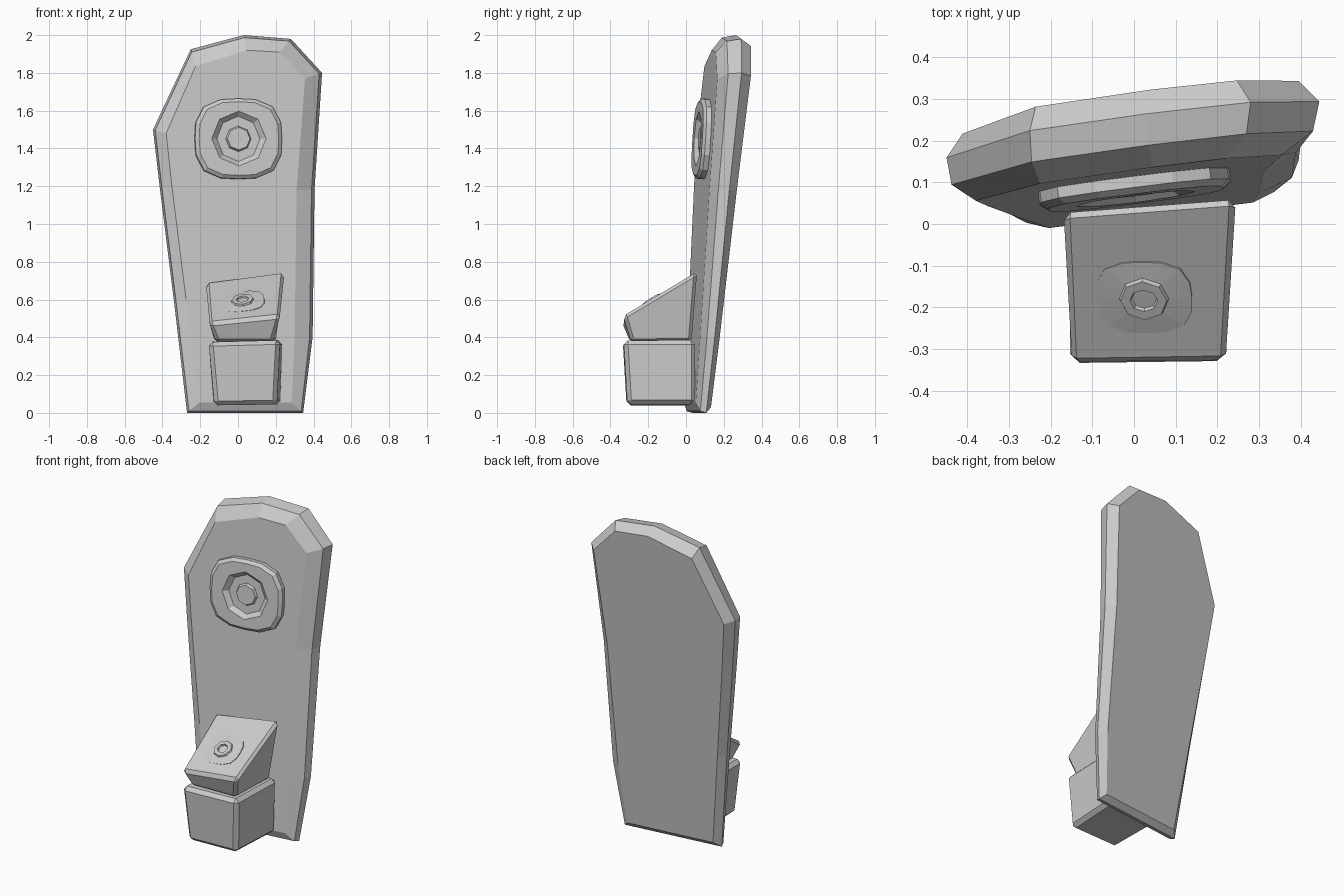
import bpy, bmesh, math
from mathutils import Vector, Matrix

if "Cube" in bpy.data.objects:
    bpy.data.objects.remove(bpy.data.objects["Cube"])


def loft(name, rings, bevel=0.0):
    """Skin a stack of equal-length point rings and cap both ends."""
    bm = bmesh.new()
    vr = [[bm.verts.new(p) for p in r] for r in rings]
    n = len(vr[0])
    for a, b in zip(vr, vr[1:]):
        for i in range(n):
            j = (i + 1) % n
            bm.faces.new((a[i], a[j], b[j], b[i]))
    bm.faces.new(vr[0][::-1])
    bm.faces.new(vr[-1])
    bmesh.ops.recalc_face_normals(bm, faces=bm.faces)
    me = bpy.data.meshes.new(name)
    bm.to_mesh(me)
    bm.free()
    ob = bpy.data.objects.new(name, me)
    bpy.context.collection.objects.link(ob)
    if bevel:
        m = ob.modifiers.new("chamfer", 'BEVEL')
        m.width = bevel
        m.segments = 1
        m.limit_method = 'NONE'
    return ob


# Leaning slab: front and back are two planes, joined by chamfered edges
def slab_point(x, z, t):
    front = 0.0125 + 0.125 * x + 0.0615 * z
    back = 0.093 + 0.115 * x + 0.115 * z
    return (x, front + (back - front) * t, z)


outer = [(-.27, 0), (-.34, .6), (-.415, 1.2), (-.45, 1.5), (-.25, 1.925), (.03, 2.0),
         (.28, 1.98), (.445, 1.8), (.405, 1.18), (.395, .4), (.345, 0)]
inner = [(-.205, .055), (-.275, .6), (-.35, 1.2), (-.38, 1.48), (-.225, 1.835), (.045, 1.92),
         (.22, 1.91), (.355, 1.77), (.31, 1.18), (.30, .4), (.285, .055)]


def mix(k):
    return [(a + (c - a) * k, b + (d - b) * k) for (a, b), (c, d) in zip(outer, inner)]


loft("slab", [[slab_point(x, z, t) for x, z in mix(k)]
              for k, t in ((1, 0), (.17, .27), (0, .67), (.55, 1))])


# Round plates: rounded-square rim stepping down to an octagonal well and button
def outline(rx, ry, rounded):
    pts = []
    for i in range(16):
        a = i * math.tau / 16
        c, s = math.cos(a), math.sin(a)
        if rounded:
            k = (abs(c) ** 3 + abs(s) ** 3) ** (-1 / 3)
        else:
            k = math.cos(math.pi / 8) if i % 2 else 1
        pts.append((rx * k * c, ry * k * s))
    return pts


def plate(name, centre, u, v, steps):
    u = u.normalized()
    n = u.cross(v).normalized()
    v = n.cross(u)
    loft(name, [[centre + u * a + v * b + n * d for a, b in outline(rx, ry, r)]
                for rx, ry, d, r in steps])


plate("slab_plate", Vector((0, .1, 1.45)), Vector((1, .125, 0)), Vector((0, .0615, 1)),
      [(.232, .213, -.03, True), (.232, .213, .025, True), (.212, .195, .04, True),
       (.145, .145, .04, False), (.115, .12, .015, False),
       (.068, .068, .015, False), (.06, .06, .03, False)])

# Lower box, slightly tapered toward the bottom
loft("lower_box",
     [[(-.125, -.315, .04), (.205, -.31, .045), (.225, .05, .045), (-.13, .03, .04)],
      [(-.155, -.335, .375), (.222, -.33, .385), (.235, .05, .385), (-.155, .03, .38)]], .022)

# Upper wedge with a sloping top
loft("upper_wedge",
     [[(-.115, -.295, .375), (.185, -.29, .375), (.2, .03, .375), (-.125, .01, .375)],
      [(-.155, -.338, .475), (.225, -.332, .515), (.247, .06, .75), (-.172, .028, .695)]], .018)

# Small plate set on the sloping top
plate("wedge_plate", Vector((.025, -.175, .588)), Vector((1, 0, .115)), Vector((0, 1, .62)),
      [(.115, .1, -.03, True), (.115, .1, .004, True), (.06, .058, .008, False),
       (.056, .054, .018, False), (.034, .03, .018, False), (.03, .027, .008, False)])
